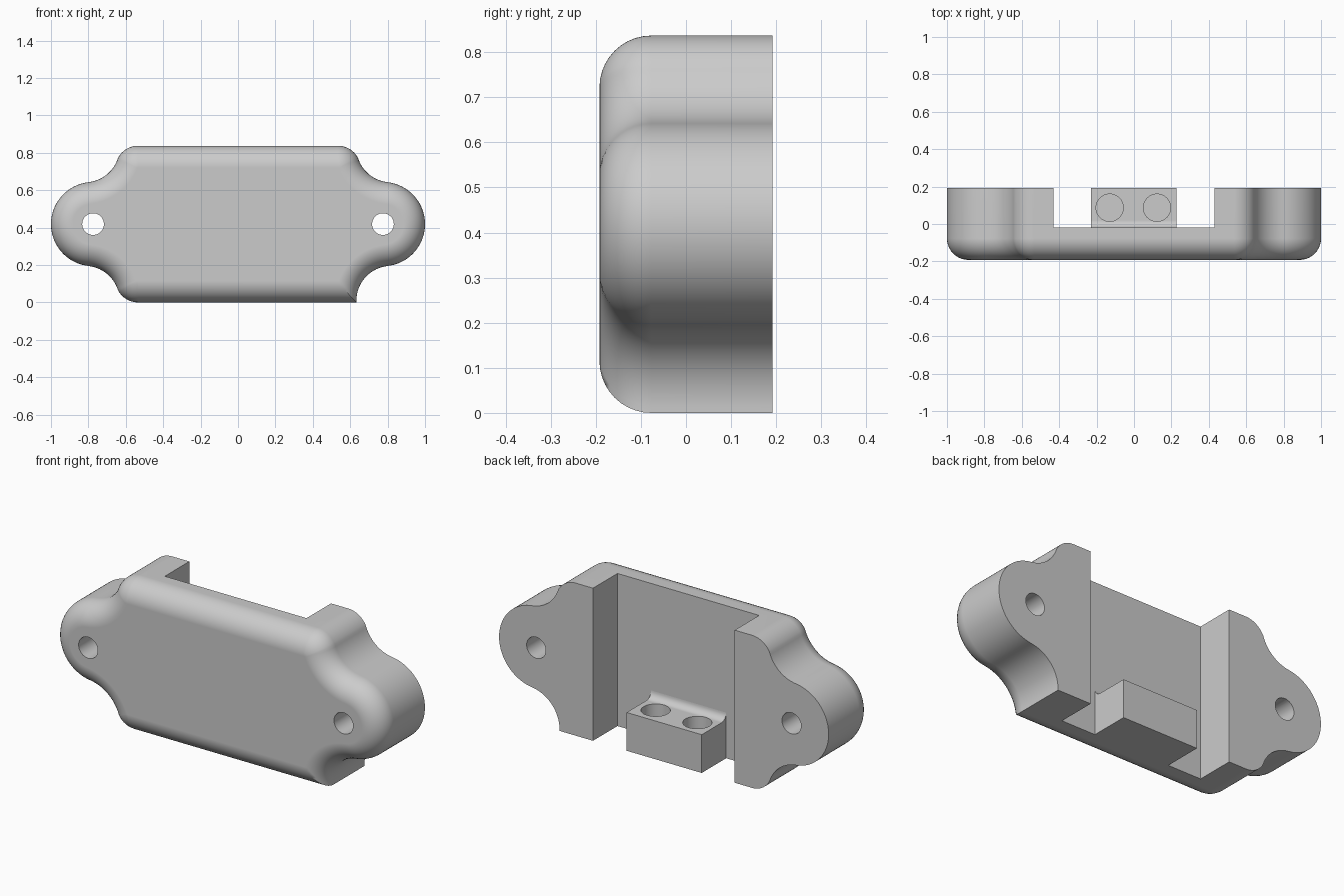
import bpy, bmesh
from math import pi, sin, cos, asin, atan2, hypot, radians

if "Cube" in bpy.data.objects:
    bpy.data.objects.remove(bpy.data.objects["Cube"])

HEIGHT, HALF_Y, FLOOR_Y, FILLET = 0.837, 0.192, -0.02, 0.115
MID = HEIGHT / 2
EAR, EAR_R = (0.775, 0.0), 0.225        # outline arcs, relative to mid height
NECK, NECK_R = (0.82, 0.41), 0.187
CORNER_R = 0.12
CORNER = (0.535, MID - CORNER_R)

grey = bpy.data.materials.new("light grey")
grey.use_nodes = True
grey.diffuse_color = (0.6, 0.6, 0.6, 1)
grey.node_tree.nodes["Principled BSDF"].inputs["Base Color"].default_value = (0.6, 0.6, 0.6, 1)


def arc(c, r, a, b, n):
    return [(c[0] + r * cos(a + (b - a) * i / n), c[1] + r * sin(a + (b - a) * i / n))
            for i in range(n + 1)]


def angle(p, q):
    return atan2(q[1] - p[1], q[0] - p[0])


def quadrant(d, sharp=False):
    """Quarter outline inset by d, from the ear tip to the long edge."""
    pts = arc(EAR, EAR_R - d, 0, angle(EAR, NECK), 20)
    start = angle(NECK, EAR)
    if sharp:
        end = -pi - asin((MID - d - NECK[1]) / (NECK_R + d))
        return pts + arc(NECK, NECK_R + d, start, end, 18)[1:]
    pts += arc(NECK, NECK_R + d, start, angle(NECK, CORNER), 16)[1:]
    return pts + arc(CORNER, CORNER_R - d, angle(CORNER, NECK), pi / 2, 12)[1:]


def outline(d):
    q, s = quadrant(d), quadrant(d, True)
    loop = q + [(-x, z) for x, z in reversed(q)]
    loop += [(-x, -z) for x, z in q[1:]] + [(x, -z) for x, z in reversed(s[1:])]
    return [(x, z + MID) for x, z in loop]


def loft(name, rings):
    """Closed solid through matching rings of points."""
    bm = bmesh.new()
    loops = [[bm.verts.new(p) for p in ring] for ring in rings]
    for a, b in zip(loops, loops[1:]):
        for i in range(len(a)):
            j = (i + 1) % len(a)
            bm.faces.new((a[i], a[j], b[j], b[i]))
    bm.faces.new(loops[0])
    bm.faces.new(loops[-1])
    bmesh.ops.recalc_face_normals(bm, faces=bm.faces)
    mesh = bpy.data.meshes.new(name)
    bm.to_mesh(mesh)
    bm.free()
    mesh.materials.append(grey)
    ob = bpy.data.objects.new(name, mesh)
    bpy.context.collection.objects.link(ob)
    return ob


def activate(ob):
    bpy.ops.object.select_all(action="DESELECT")
    ob.select_set(True)
    bpy.context.view_layer.objects.active = ob


def cut(ob, cutter):
    mod = ob.modifiers.new("cut", "BOOLEAN")
    mod.operation, mod.solver, mod.object = "DIFFERENCE", "EXACT", cutter
    activate(ob)
    bpy.ops.object.modifier_apply(modifier=mod.name)
    bpy.data.objects.remove(cutter)


def finish(ob):
    activate(ob)
    bpy.ops.object.shade_smooth_by_angle(angle=radians(30))
    mod = ob.modifiers.new("flat face normals", "WEIGHTED_NORMAL")
    mod.keep_sharp = True


# Cover body with a rounded front edge
rings = []
for i in range(11):
    t = pi / 2 * i / 10
    d, y = FILLET * (1 - sin(t)), -HALF_Y + FILLET * (1 - cos(t))
    rings.append([(x, y, z) for x, z in outline(d)])
rings.append([(x, HALF_Y, z) for x, z in outline(0)])
body = loft("cover_body", rings)

# Open channel across the back
channel = [(x, y) for x, y in ((-0.43, FLOOR_Y), (0.43, FLOOR_Y), (0.43, 0.5), (-0.43, 0.5))]
cut(body, loft("channel_cutter", [[(x, y, z) for x, y in channel] for z in (-0.5, 1.5)]))

# Screw holes through the ears
for side in (-1, 1):
    circle = arc((side * EAR[0], MID), 0.058, 0, 2 * pi, 40)[:-1]
    cut(body, loft("screw_cutter", [[(x, y, z) for x, z in circle] for y in (-0.5, 0.5)]))
finish(body)

# Socket block with a small fillet against the channel wall
TOP, R = 0.21, 0.04
profile = [(FLOOR_Y, 0), (HALF_Y, 0), (HALF_Y, TOP)]
profile += arc((FLOOR_Y + R, TOP + R), R, -pi / 2, -pi, 8)
block = loft("socket_block", [[(x, y, z) for y, z in profile] for x in (-0.23, 0.226)])

# Blind round sockets
for x0 in (-0.13, 0.123):
    circle = arc((x0, 0.087), 0.073, 0, 2 * pi, 40)[:-1]
    cut(block, loft("socket_cutter", [[(x, y, z) for x, y in circle] for z in (0.06, 0.5)]))
finish(block)
